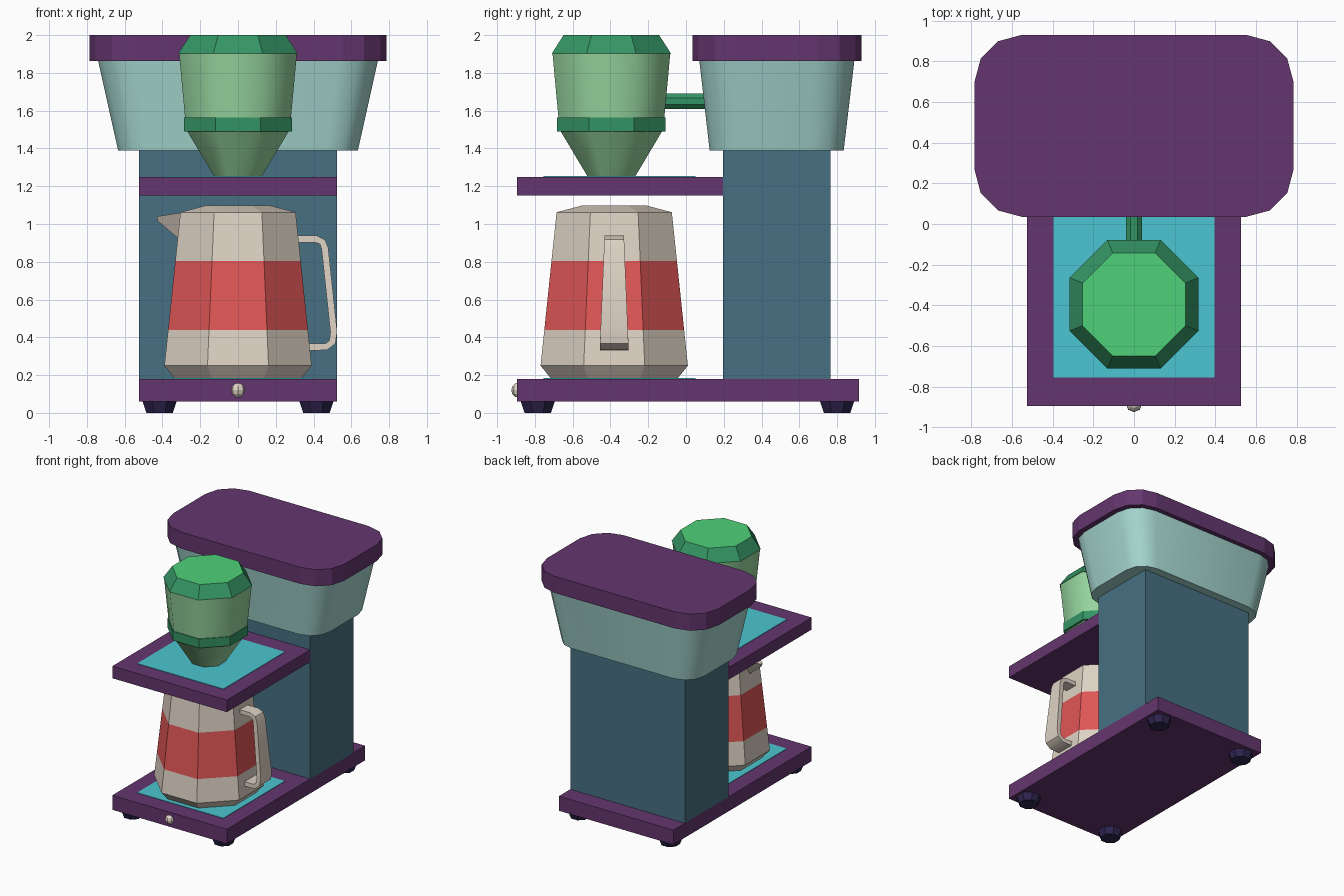
import bpy, bmesh, math
from mathutils import Vector

if "Cube" in bpy.data.objects:
    bpy.data.objects.remove(bpy.data.objects["Cube"])


def lin(c):
    c /= 255
    return c / 12.92 if c <= 0.04045 else ((c + 0.055) / 1.055) ** 2.4


def mat(name, r, g, b):
    m = bpy.data.materials.new(name)
    m.diffuse_color = (lin(r), lin(g), lin(b), 1)
    m.use_nodes = True
    m.node_tree.nodes["Principled BSDF"].inputs["Base Color"].default_value = m.diffuse_color
    return m


PURPLE = mat("plum purple", 100, 54, 110)
NAVY = mat("dark navy", 45, 36, 78)
CREAM = mat("cream", 222, 210, 196)
RED = mat("coral red", 224, 86, 86)
SLATE = mat("slate blue", 71, 112, 130)
MINT = mat("pale mint", 164, 213, 206)
CYAN = mat("cyan", 76, 197, 209)
LEAF = mat("light green", 150, 213, 158)
FOREST = mat("deep green", 52, 148, 100)
BRIGHT = mat("bright green", 78, 209, 120)


def finish(name, bm, mats, smooth=0):
    bmesh.ops.recalc_face_normals(bm, faces=bm.faces)
    me = bpy.data.meshes.new(name)
    bm.to_mesh(me)
    bm.free()
    for m in mats:
        me.materials.append(m)
    ob = bpy.data.objects.new(name, me)
    bpy.context.collection.objects.link(ob)
    if smooth:
        bpy.ops.object.select_all(action='DESELECT')
        ob.select_set(True)
        bpy.context.view_layer.objects.active = ob
        bpy.ops.object.shade_smooth_by_angle(angle=math.radians(smooth))
    return ob


def loft(name, rings, mats, bands=None, top=0, smooth=0):
    """Skin a stack of closed point rings and cap both ends."""
    bm = bmesh.new()
    rows = [[bm.verts.new(p) for p in ring] for ring in rings]
    n = len(rows[0])
    for k, (a, b) in enumerate(zip(rows, rows[1:])):
        for i in range(n):
            f = bm.faces.new((a[i], a[(i + 1) % n], b[(i + 1) % n], b[i]))
            f.material_index = bands[k] if bands else 0
    bm.faces.new(rows[0][::-1])
    bm.faces.new(rows[-1]).material_index = top
    return finish(name, bm, mats, smooth)


def octagon(cx, cy, z, apothem):
    r = apothem / math.cos(math.pi / 8)
    return [(cx + r * math.cos((i + .5) * math.pi / 4),
             cy + r * math.sin((i + .5) * math.pi / 4), z) for i in range(8)]


def turned(name, cx, cy, profile, mats, **kw):
    return loft(name, [octagon(cx, cy, z, a) for a, z in profile], mats, **kw)


def round_rect(hx, y0, y1, z, r, seg=3):
    cy, hy = (y0 + y1) / 2, (y1 - y0) / 2
    pts = []
    for q, (sx, sy) in enumerate([(1, 1), (-1, 1), (-1, -1), (1, -1)]):
        for i in range(seg + 1):
            a = (q + i / seg) * math.pi / 2
            pts.append((sx * (hx - r) + r * math.cos(a),
                        cy + sy * (hy - r) + r * math.sin(a), z))
    return pts


def box(name, hx, y0, y1, z0, z1, m):
    rings = [[(-hx, y0, z), (hx, y0, z), (hx, y1, z), (-hx, y1, z)] for z in (z0, z1)]
    return loft(name, rings, [m])


# Body: base, column, shelf and the two cyan mats
box("base_plate", .525, -.895, .915, .06, .18, PURPLE)
box("column", .525, .195, .765, .18, 1.39, SLATE)
box("shelf", .525, -.895, .197, 1.15, 1.25, PURPLE)
box("warming_plate", .395, -.755, .05, .178, .184, CYAN)
box("shelf_mat", .395, -.755, .05, 1.248, 1.254, CYAN)

# Feet
for sx in (-1, 1):
    for y in (-.785, .80):
        turned("foot", sx * .415, y, [(.07, 0), (.09, .06)], [NAVY])

# Front switch knob
bm = bmesh.new()
bmesh.ops.create_uvsphere(bm, u_segments=8, v_segments=6, radius=.04)
bmesh.ops.translate(bm, verts=bm.verts, vec=(0, -.885, .12))
finish("switch_knob", bm, [CREAM])

# Water tank and lid
loft("water_tank", [round_rect(.635, .125, .835, 1.39, .17),
                    round_rect(.742, .07, .892, 1.87, .21)], [MINT], smooth=40)
loft("tank_lid", [round_rect(.785, .035, .93, z, .235) for z in (1.863, 2.0)], [PURPLE])

# Filter funnel: cone, collar, body and cap
FY = -.395
turned("funnel_cone", 0, FY, [(.125, 1.25), (.14, 1.275), (.268, 1.49)], [LEAF], smooth=50)
turned("funnel_collar", 0, FY, [(.287, 1.49), (.287, 1.565)], [FOREST])
turned("funnel_body", 0, FY, [(.28, 1.56), (.312, 1.905)], [LEAF], smooth=50)
turned("funnel_cap", 0, FY, [(.316, 1.902), (.253, 2.0)], [FOREST, BRIGHT], top=1)

# Water pipe from tank to funnel
loft("water_pipe", [[(x, y, z + 1.65) for x, z, _ in octagon(0, 0, 0, .04)]
                    for y in (-.15, .13)], [FOREST])

# Jug with a red band
PY = -.38
turned("jug", 0, PY, [(.335, .182), (.39, .25), (.37, .44), (.332, .805),
                      (.305, 1.062), (.17, 1.098)],
       [CREAM, RED], bands=[0, 0, 1, 0, 0])

# Jug spout
bm = bmesh.new()
pts = [(-.29, PY - .09, 1.062), (-.29, PY + .09, 1.062), (-.30, PY, .91),
       (-.43, PY - .012, 1.04), (-.43, PY + .012, 1.04), (-.425, PY, 1.015)]
bmesh.ops.convex_hull(bm, input=[bm.verts.new(p) for p in pts])
finish("jug_spout", bm, [CREAM])

# Jug handle: flat strip swept along a bent path, wider at the bottom
path = [Vector(p) for p in [(.29, .92), (.415, .92), (.447, .905), (.46, .872),
                            (.507, .43), (.50, .375), (.467, .35), (.36, .348)]]
rings = []
for i, p in enumerate(path):
    t = (path[min(i + 1, len(path) - 1)] - path[max(i - 1, 0)]).normalized()
    n = Vector((-t.y, t.x)) * .018
    w = .052 + .024 * (.92 - p.y) / .57
    a, b = p + n, p - n
    rings.append([(a.x, PY - w, a.y), (a.x, PY + w, a.y),
                  (b.x, PY + w, b.y), (b.x, PY - w, b.y)])
loft("jug_handle", rings, [CREAM], smooth=40)
